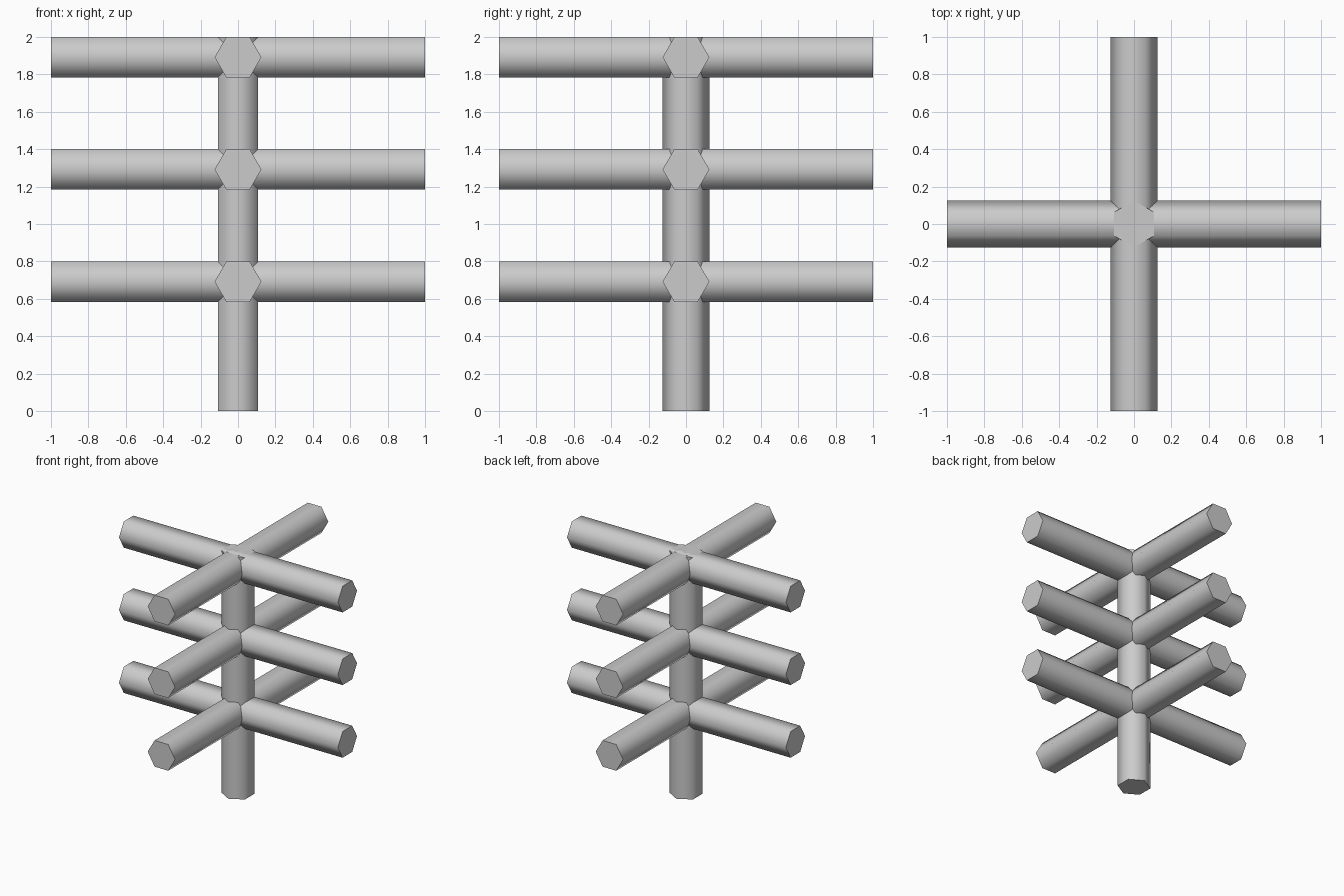
import bpy
from math import radians, cos, pi

if "Cube" in bpy.data.objects:
    bpy.data.objects.remove(bpy.data.objects["Cube"])

RADIUS = 0.125
FLAT = RADIUS * cos(pi / 6)  # half height across the hexagon's flats


def hex_bar(name, z, rotation=(0, 0, 0)):
    """Two-unit hexagonal bar with smooth sides and flat ends."""
    bpy.ops.mesh.primitive_cylinder_add(vertices=6, radius=RADIUS, depth=2,
                                        location=(0, 0, z), rotation=rotation)
    bar = bpy.context.object
    bar.name = name
    bpy.ops.object.transform_apply(location=False, rotation=True, scale=False)
    bpy.ops.object.shade_smooth_by_angle(angle=radians(70))


# Upright post
hex_bar("post", 1.0)

# Three tiers of crossed arms, the top one flush with the post
for tier in range(3):
    z = 2 - FLAT - 0.6 * tier
    hex_bar(f"side_arm_{tier + 1}", z, (0, pi / 2, 0))
    hex_bar(f"front_back_arm_{tier + 1}", z, (0, pi / 2, pi / 2))
